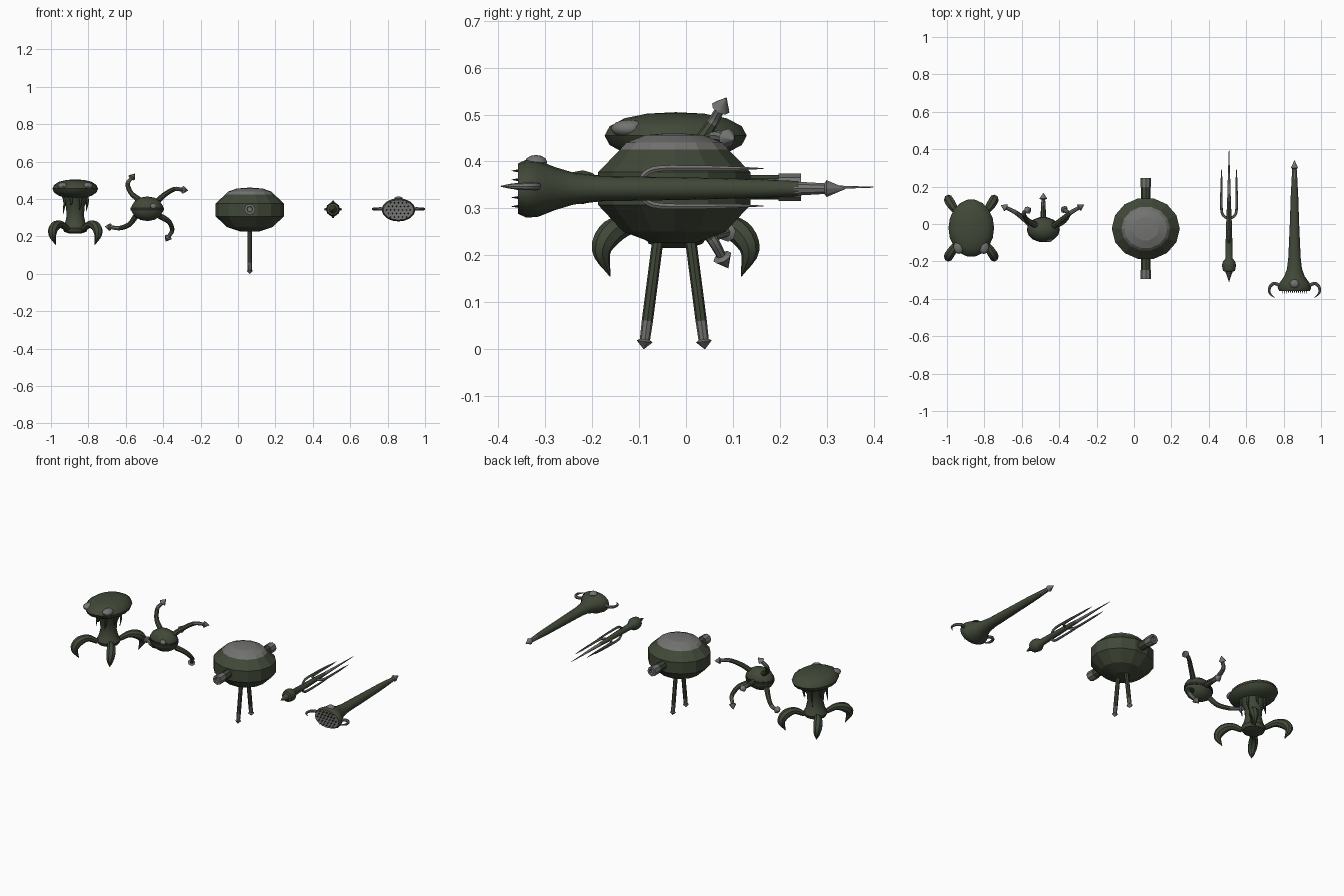
import bpy, bmesh, math
from mathutils import Vector

cube = bpy.data.objects.get("Cube")
if cube:
    bpy.data.objects.remove(cube)


def material(name, rgb):
    m = bpy.data.materials.new(name)
    m.use_nodes = True
    m.diffuse_color = (*rgb, 1)
    m.node_tree.nodes["Principled BSDF"].inputs["Base Color"].default_value = (*rgb, 1)
    return m


GREEN = material("dark green", (0.052, 0.066, 0.040))
GREY = material("mid grey", (0.17, 0.17, 0.165))
BLACK = material("near black", (0.02, 0.02, 0.02))
MATS = [GREEN, GREY, BLACK]


def finish(bm, name, angle):
    bmesh.ops.remove_doubles(bm, verts=bm.verts, dist=0.0001)
    bmesh.ops.recalc_face_normals(bm, faces=bm.faces)
    mesh = bpy.data.meshes.new(name)
    bm.to_mesh(mesh)
    bm.free()
    for m in MATS:
        mesh.materials.append(m)
    ob = bpy.data.objects.new(name, mesh)
    bpy.context.collection.objects.link(ob)
    if angle:
        bpy.ops.object.select_all(action="DESELECT")
        ob.select_set(True)
        bpy.context.view_layer.objects.active = ob
        bpy.ops.object.shade_smooth_by_angle(angle=math.radians(angle))
    return ob


def loft(name, pts, sides=10, axis=None, squash=(1, 1), mat=0, tip=None, angle=40):
    """Skin rings (x, y, z, radius); segments from index tip onward are grey."""
    bm = bmesh.new()
    cs = [Vector(p[:3]) for p in pts]
    rings, u = [], None
    for i, p in enumerate(pts):
        t = Vector(axis) if axis else cs[min(i + 1, len(cs) - 1)] - cs[max(i - 1, 0)]
        t.normalize()
        if u is None:
            u = Vector((1, 0, 0)) if abs(t.x) < 0.9 else Vector((0, 1, 0))
        u = (u - t * u.dot(t)).normalized()
        v = t.cross(u)
        ring = []
        for k in range(sides):
            a = math.tau * k / sides
            ring.append(bm.verts.new(cs[i] + p[3] * (u * math.cos(a) * squash[0] + v * math.sin(a) * squash[1])))
        rings.append(ring)
    for i in range(len(rings) - 1):
        for k in range(sides):
            j = (k + 1) % sides
            f = bm.faces.new((rings[i][k], rings[i][j], rings[i + 1][j], rings[i + 1][k]))
            f.material_index = 1 if tip is not None and i >= tip else mat
    for ring, last in ((rings[0], False), (rings[-1], True)):
        f = bm.faces.new(ring)
        f.material_index = 1 if last and tip is not None else mat
    return finish(bm, name, angle)


def curve(pts, n=4):
    """Catmull-Rom resampling of a short path with radii."""
    p = [Vector(q) for q in pts]
    p = [2 * p[0] - p[1]] + p + [2 * p[-1] - p[-2]]
    out = []
    for i in range(1, len(p) - 2):
        a, b, c, d = p[i - 1:i + 3]
        for s in range(n):
            t = s / n
            q = 0.5 * (2 * b + (c - a) * t + (2 * a - 5 * b + 4 * c - d) * t * t + (3 * b - a - 3 * c + d) * t ** 3)
            q[3] = max(q[3], 0.0005)
            out.append(tuple(q))
    return out + [tuple(p[-2])]


def arrow(pts, width, length):
    """Add an arrow head to the end of a path."""
    a, b = Vector(pts[-2][:3]), Vector(pts[-1][:3])
    d = (b - a).normalized()
    return pts + [(*(b + d * length * 0.15), width), (*(b + d * length), 0.0005)]


def ball(name, centre, size, mat=0, seg=16):
    bm = bmesh.new()
    bmesh.ops.create_uvsphere(bm, u_segments=seg, v_segments=seg // 2, radius=1)
    for v in bm.verts:
        v.co = Vector([c + s * q for c, s, q in zip(centre, size, v.co)])
    for f in bm.faces:
        f.material_index = mat
    return finish(bm, name, 40)


# Walker: mushroom head, neck, claw legs, hanging feelers
WX, WY = -0.87, -0.022
head = [(.4, .405), (.72, .418), (.93, .435), (1, .455), (.93, .475), (.72, .492), (.4, .502), (.005, .505)]
loft("walker_head", [(WX, WY, z, r) for r, z in head], 18, (0, 0, 1), (.122, .154))
neck = [(.03, .215), (.06, .225), (.068, .245), (.055, .27), (.046, .31), (.05, .36), (.075, .42)]
loft("walker_neck", [(WX, WY, z, r) for r, z in neck], 14, (0, 0, 1))
claw = [(.04, .05, .24, .014), (.08, .09, .265, .02), (.112, .135, .25, .027), (.122, .158, .21, .021), (.105, .14, .155, .001)]
for sx in (-1, 1):
    for sy in (-1, 1):
        loft("walker_claw_leg", curve([(WX + sx * x, WY + sy * y, z, r) for x, y, z, r in claw]), 8)
    ball("walker_eye", (WX + sx * .066, -.122, .470), (.029, .038, .019), 1)
for i, low in enumerate((.33, .36, .31, .35, .32, .37, .34, .36)):
    a = math.tau * (i + .5) / 8
    x, y = WX + .066 * math.cos(a), WY + .075 * math.sin(a)
    loft("walker_feeler", curve([(x, y, .42, .009), (x + .004, y, .38, .007), (x - .004, y, low, .001)], 3), 6)

# Floating orb with five arms ending in arrow heads
OX, OZ = -.485, .348
ball("orb_body", (OX, -.03, OZ), (.088, .067, .066), 0, 14)
loft("orb_band", [(OX, -.03, OZ - .008, .0885), (OX, -.03, OZ + .008, .0885)], 14, (0, 0, 1), (1, .77), 2)
ball("orb_eye", (OX + .03, -.082, OZ + .012), (.02, .016, .016), 1, 10)
arms = [
    [(-.52, -.01, .39), (-.57, .02, .43), (-.59, .055, .48), (-.572, .072, .51)],
    [(-.43, -.01, .39), (-.39, .02, .425), (-.34, .06, .453), (-.298, .085, .450)],
    [(-.545, -.01, .31), (-.58, .02, .265), (-.63, .06, .245), (-.68, .085, .249)],
    [(-.42, -.01, .31), (-.37, .02, .28), (-.352, .055, .235), (-.37, .075, .20)],
    [(OX, .02, OZ), (OX, .06, OZ), (OX, .1, OZ), (OX, .13, OZ)],
]
for path in arms:
    pts = curve([(*p, .016 - .002 * i) for i, p in enumerate(path)])
    loft("orb_arm", arrow(pts, .021, .036), 8, tip=8)

# Faceted saucer with dome, two barrels and two legs
DX, DY, DZ = .063, -.025, .345
hull = [(.05, .226), (.122, .25), (.182, .307), (.182, .377), (.13, .425), (.115, .44), (.07, .456), (.005, .461)]
loft("saucer_hull", [(DX, DY, z, r) for r, z in hull], 14, (0, 0, 1), (1, .915), tip=4, angle=15)
for s in (-1, 1):
    barrel = [(.13, .026), (.222, .026), (.222, .029), (.27, .029), (.27, .016), (.255, .014)]
    loft("saucer_barrel", [(DX, DY + s * d, DZ, r) for d, r in barrel], 8, (0, s, 0), tip=1, angle=20)
    leg = [(DX, DY + s * (.034 + (.24 - z) * .13), z, r)
           for z, r in ((.25, .012), (.06, .012), (.02, .011), (.016, .017), (0, .001))]
    loft("saucer_leg", leg, 8, tip=1, angle=20)

# Trident craft: slim hull, long tail needle and four prongs
TX = .508
craft = [(-.31, .001), (-.275, .012), (-.255, .02), (-.25, .032), (-.22, .038), (-.2, .032), (-.185, .02),
         (-.1, .018), (.04, .014), (.12, .010), (.2, .008), (.4, .001)]
loft("trident_hull", [(TX, y, DZ, r) for y, r in craft], 10, (0, 1, 0), tip=9)
for dx, dz, y in ((1, 0, .03), (-1, 0, .03), (0, 1, -.1), (0, -1, -.1)):
    prong = [(.008, 0, .007), (.03, .015, .007), (.04, .045, .007), (.041, .13, .006), (.04, .2, .005), (.04, .265, .001)]
    pts = [(TX + dx * o, y + d, DZ + dz * o, r) for o, d, r in prong]
    loft("trident_prong", curve(pts, 3), 6, mat=1)

# Trumpet craft: flared mouth, tapered tail, side hooks and teeth
GX, GZ = .858, .342
trumpet = [(-.355, .06, .04), (-.358, .082, .054), (-.34, .09, .062), (-.315, .08, .06), (-.28, .055, .046),
           (-.24, .04, .034), (-.18, .033, .027), (0, .025, .024), (.15, .02, .02), (.24, .015, .016)]
bm = bmesh.new()
rings = [[bm.verts.new((GX + w * math.cos(math.tau * k / 16), y, GZ + h * math.sin(math.tau * k / 16)))
          for k in range(16)] for y, w, h in trumpet]
for a, b in zip(rings, rings[1:]):
    for k in range(16):
        f = bm.faces.new((a[k], a[k - 1], b[k - 1], b[k]))
        f.material_index = 1 if a is rings[0] else 0
bm.faces.new(rings[0]).material_index = 1
bm.faces.new(rings[-1])
finish(bm, "trumpet_hull", 45)
tail = [(.23, .016), (.295, .012), (.3, .019), (.34, .001)]
loft("trumpet_tail", [(GX, y, GZ, r) for y, r in tail], 10, (0, 1, 0), mat=1, angle=30)
ball("trumpet_crest", (GX, -.32, .398), (.025, .024, .016), 1, 12)
for s in (-1, 1):
    hook = [(.075, -.33, .009), (.11, -.318, .009), (.132, -.338, .008), (.132, -.37, .006), (.105, -.395, .001)]
    loft("trumpet_hook", curve([(GX + s * x, y, GZ + .005, r) for x, y, r in hook]), 8, mat=1)
for row in range(-2, 3):
    for col in range(-3, 4):
        x, z = (col + .5 * (row % 2)) * .021, row * .019
        if (x / .076) ** 2 + (z / .05) ** 2 < 1:
            loft("trumpet_tooth", [(GX + x, -.354, GZ + z, .004), (GX + x, -.372, GZ + z, .0005)], 5, mat=2)
